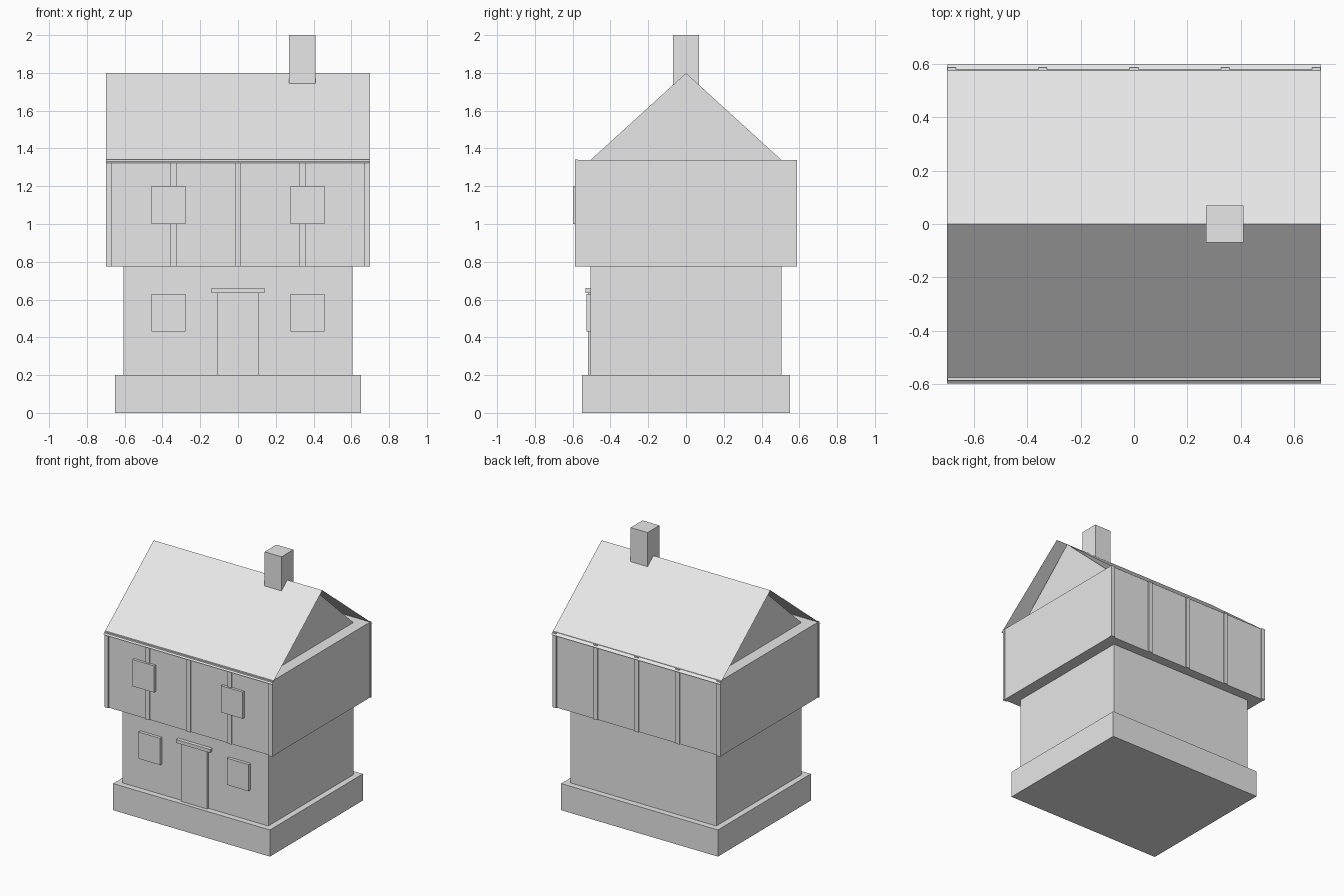
import bpy, bmesh

if "Cube" in bpy.data.objects:
    bpy.data.objects.remove(bpy.data.objects["Cube"])

grey = bpy.data.materials.new("light_grey")
grey.diffuse_color = (0.8, 0.8, 0.8, 1)
grey.use_nodes = True
grey.node_tree.nodes["Principled BSDF"].inputs["Base Color"].default_value = grey.diffuse_color


def make(name, verts, faces):
    mesh = bpy.data.meshes.new(name)
    mesh.from_pydata(verts, [], faces)
    mesh.materials.append(grey)
    obj = bpy.data.objects.new(name, mesh)
    bpy.context.collection.objects.link(obj)
    return obj


def box(name, x0, x1, y0, y1, z0, z1):
    v = [(x, y, z) for z in (z0, z1) for x, y in ((x0, y0), (x1, y0), (x1, y1), (x0, y1))]
    f = [(3, 2, 1, 0), (4, 5, 6, 7)] + [(i, (i + 1) % 4, (i + 1) % 4 + 4, i + 4) for i in range(4)]
    return make(name, v, f)


# Foundation and the two storeys
box("foundation", -0.65, 0.65, -0.55, 0.55, 0, 0.2)
box("lower_storey", -0.605, 0.605, -0.505, 0.505, 0.2, 0.775)
box("upper_storey", -0.693, 0.693, -0.578, 0.578, 0.775, 1.34)

# Gable wedge under the roof, set in from the roof ends
w, h = 0.605, 0.505
make("gable",
     [(s * w, y, z) for s in (-1, 1) for y, z in ((-h, 1.339), (h, 1.339), (0, 1.799))],
     [(0, 2, 1), (3, 4, 5), (0, 1, 4, 3), (1, 2, 5, 4), (2, 0, 3, 5)])

# Thin folded roof sheet
make("roof",
     [(s * 0.7, y, z) for s in (-1, 1) for y, z in ((-0.598, 1.322), (0, 1.8), (0.598, 1.322))],
     [(0, 3, 4, 1), (1, 4, 5, 2)])

# Upright timbers on the front and back of the upper storey
for side, s in (("front", -1), ("back", 1)):
    for i in range(5):
        x = (i - 2) * 0.341
        y0, y1 = sorted((s * 0.571, s * 0.587))
        box(f"{side}_timber_{i + 1}", x - 0.016, x + 0.016, y0, y1, 0.775, 1.34)

# Narrow rail along the front eave
box("front_eave_rail", -0.698, 0.698, -0.587, -0.571, 1.323, 1.341)

# Windows
for side, x in (("left", -0.367), ("right", 0.367)):
    box(f"lower_window_{side}", x - 0.09, x + 0.09, -0.528, -0.5, 0.43, 0.63)
    box(f"upper_window_{side}", x - 0.09, x + 0.09, -0.598, -0.57, 1.0, 1.2)

# Door with lintel
box("door", -0.108, 0.108, -0.52, -0.5, 0.2, 0.635)
box("door_lintel", -0.14, 0.14, -0.533, -0.5, 0.635, 0.66)

# Chimney through the ridge
box("chimney", 0.27, 0.41, -0.07, 0.07, 1.72, 2.0)
